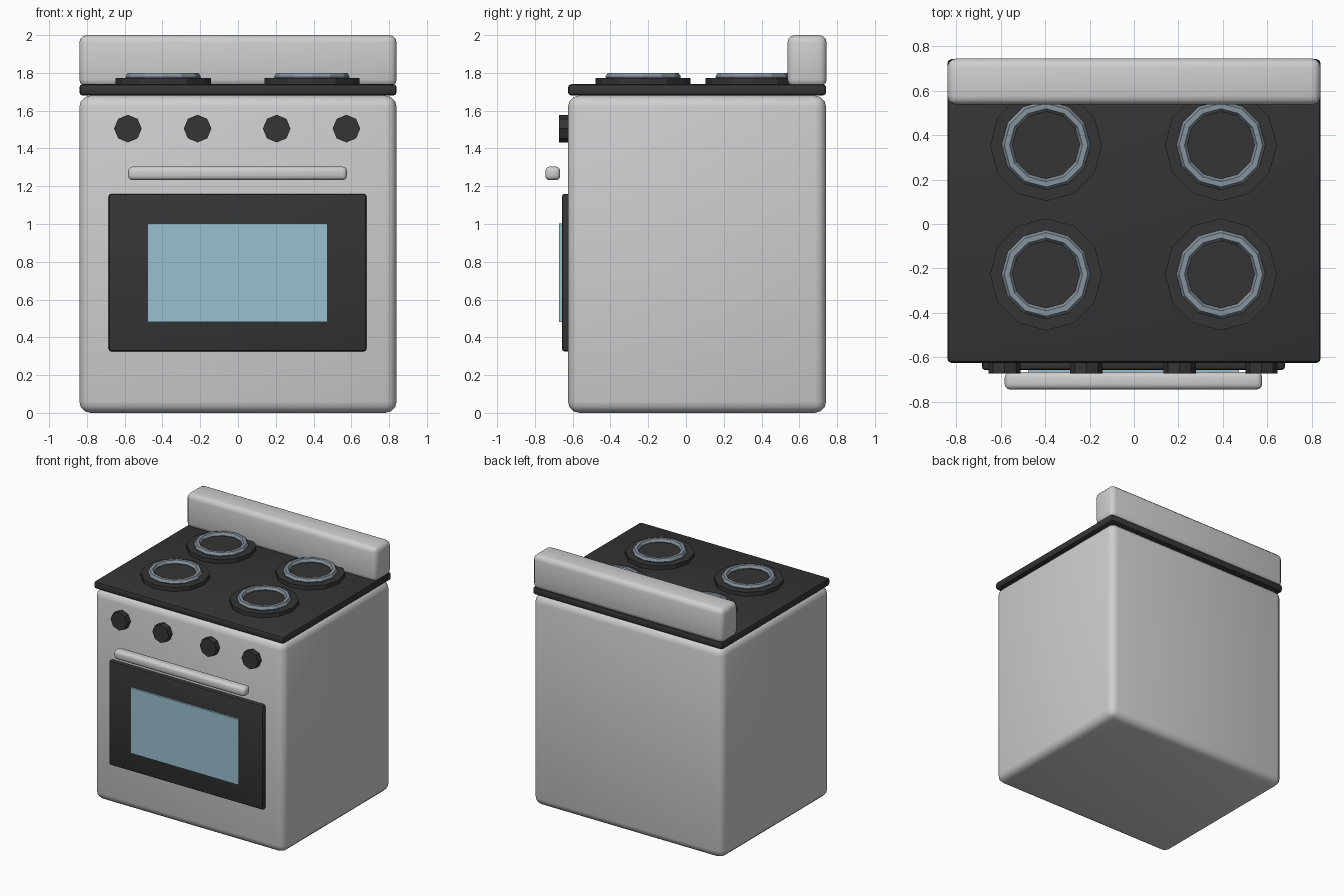
import bpy, bmesh, math
from mathutils import Matrix

cube = bpy.data.objects.get("Cube")
if cube:
    bpy.data.objects.remove(cube, do_unlink=True)


def material(name, color):
    m = bpy.data.materials.new(name)
    m.use_nodes = True
    rgba = (*color, 1)
    m.diffuse_color = rgba
    m.node_tree.nodes["Principled BSDF"].inputs["Base Color"].default_value = rgba
    return m


ENAMEL = material("light_grey_enamel", (0.62, 0.62, 0.63))
BLACK = material("charcoal", (0.035, 0.035, 0.035))
GLASS = material("blue_glass", (0.32, 0.53, 0.63))
STEEL = material("blue_grey_steel", (0.24, 0.29, 0.34))


def finish(name, bm, mat):
    mesh = bpy.data.meshes.new(name)
    bm.to_mesh(mesh)
    bm.free()
    mesh.materials.append(mat)
    ob = bpy.data.objects.new(name, mesh)
    bpy.context.collection.objects.link(ob)
    return ob


def box(name, x, y, z, mat, bevel=0.0, segments=3):
    """Box spanning the given (min, max) ranges, with rounded edges."""
    bm = bmesh.new()
    bmesh.ops.create_cube(bm, size=1)
    for v in bm.verts:
        v.co = [r[0] if c < 0 else r[1] for c, r in zip(v.co, (x, y, z))]
    ob = finish(name, bm, mat)
    if bevel:
        mod = ob.modifiers.new("Rounded edges", "BEVEL")
        mod.width = bevel
        mod.segments = segments
        bpy.ops.object.select_all(action="DESELECT")
        ob.select_set(True)
        bpy.context.view_layer.objects.active = ob
        bpy.ops.object.modifier_apply(modifier=mod.name)
        bpy.ops.object.shade_smooth_by_angle(angle=math.radians(40))
    return ob


def cylinder(name, radius, depth, sides, center, mat, turn=None):
    bm = bmesh.new()
    bmesh.ops.create_cone(bm, cap_ends=True, segments=sides, radius1=radius,
                          radius2=radius, depth=depth)
    if turn:
        bmesh.ops.transform(bm, matrix=turn, verts=bm.verts)
    bmesh.ops.translate(bm, vec=center, verts=bm.verts)
    return finish(name, bm, mat)


def ring(name, major, minor, sides, tube_sides, center, mat):
    """Faceted torus lying flat."""
    bm = bmesh.new()
    loops = []
    for i in range(sides):
        a = math.tau * i / sides
        loop = []
        for j in range(tube_sides):
            b = math.tau * j / tube_sides
            r = major + minor * math.cos(b)
            loop.append(bm.verts.new((center[0] + r * math.cos(a),
                                      center[1] + r * math.sin(a),
                                      center[2] + minor * math.sin(b))))
        loops.append(loop)
    for i in range(sides):
        p, q = loops[i], loops[(i + 1) % sides]
        for j in range(tube_sides):
            k = (j + 1) % tube_sides
            bm.faces.new((p[j], q[j], q[k], p[k]))
    return finish(name, bm, mat)


# Cabinet, cooktop and rear panel
W = (-0.84, 0.84)
box("body", W, (-0.625, 0.742), (0, 1.68), ENAMEL, 0.06)
box("cooktop", W, (-0.625, 0.742), (1.68, 1.74), BLACK, 0.018, 2)
box("back_panel", W, (0.537, 0.745), (1.725, 2.0), ENAMEL, 0.04)

# Oven door, window and handle
box("oven_door", (-0.685, 0.68), (-0.657, -0.6), (0.325, 1.16), BLACK, 0.015, 2)
box("oven_window", (-0.478, 0.473), (-0.672, -0.64), (0.48, 1.003), GLASS)
box("door_handle", (-0.582, 0.577), (-0.745, -0.666), (1.232, 1.304), ENAMEL, 0.024)

# Control knobs
face_front = Matrix.Rotation(math.radians(90), 4, "X")
for i, x in enumerate((-0.583, -0.214, 0.205, 0.574)):
    cylinder(f"knob_{i + 1}", 0.073, 0.06, 8, (x, -0.642, 1.505), BLACK, face_front)

# Burners: a dark plate with a steel ring on each
for side, x in (("right", -0.396), ("left", 0.391)):
    for row, y in (("front", -0.227), ("back", 0.355)):
        cylinder(f"burner_plate_{row}_{side}", 0.252, 0.04, 12, (x, y, 1.752), BLACK)
        ring(f"burner_ring_{row}_{side}", 0.176, 0.024, 12, 6, (x, y, 1.779), STEEL)
